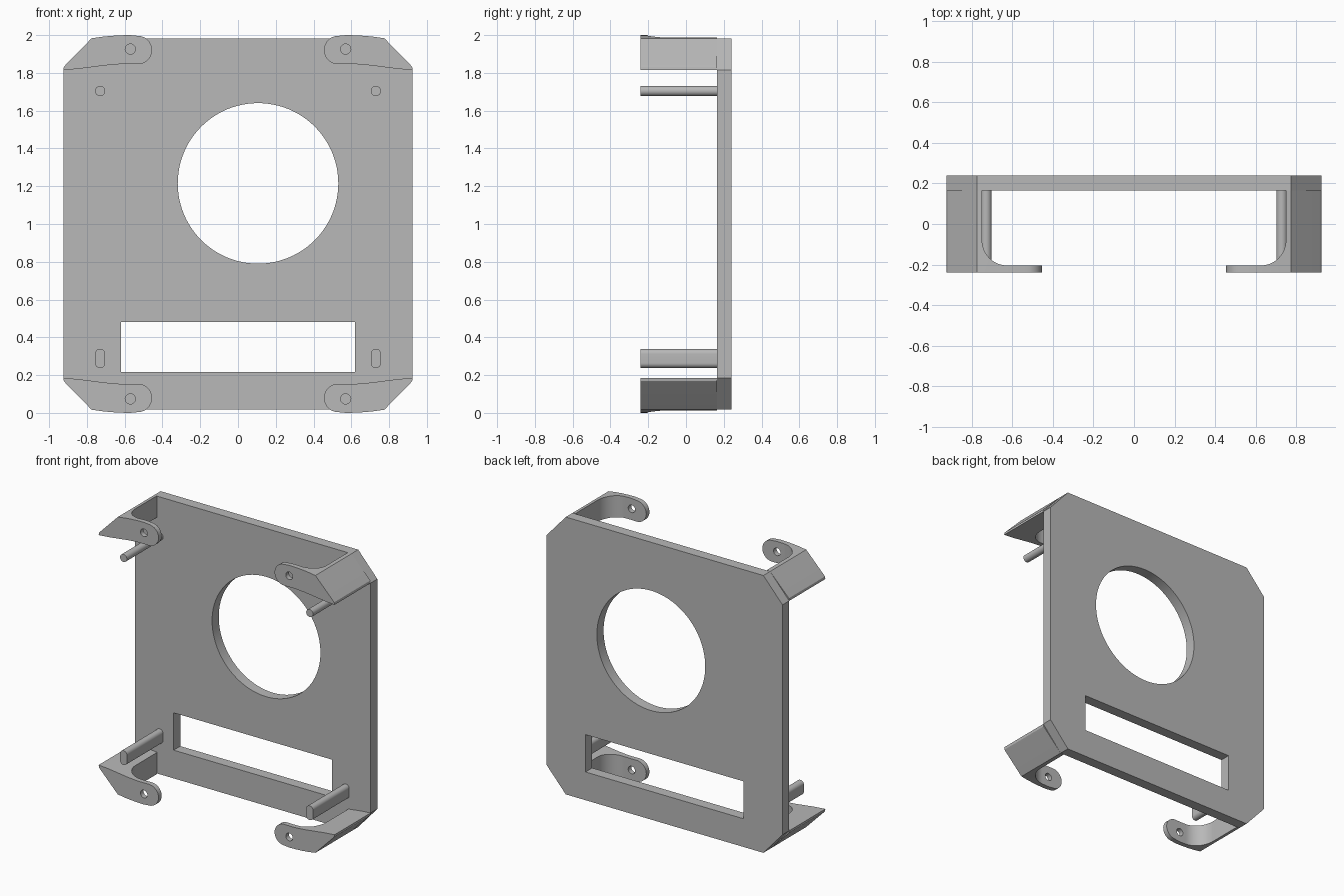
import bpy, bmesh
from math import pi, sin, cos

cube = bpy.data.objects.get("Cube")
if cube:
    bpy.data.objects.remove(cube)

# One plain grey for the whole frame
grey = bpy.data.materials.new("grey_plastic")
grey.use_nodes = True
colour = (0.48, 0.48, 0.48, 1)
grey.diffuse_color = colour
grey.node_tree.nodes["Principled BSDF"].inputs["Base Color"].default_value = colour

MID = 1.0                       # height of the mirror plane; meshes are local to it
FRONT, INNER, BACK = -0.24, 0.165, 0.24


def arc(cx, cz, r, start, end, n=16):
    """Points on an arc, angles in units of pi."""
    steps = [pi * (start + (end - start) * i / n) for i in range(n + 1)]
    return [(cx + r * cos(a), cz + r * sin(a)) for a in steps]


def prism(name, outline, lo, hi, axis="y"):
    """Extrude an outline along y (outline in x, z) or z (outline in x, y)."""
    def place(p, d):
        return (p[0], d, p[1]) if axis == "y" else (p[0], p[1], d)
    bm = bmesh.new()
    a = [bm.verts.new(place(p, lo)) for p in outline]
    b = [bm.verts.new(place(p, hi)) for p in outline]
    bm.faces.new(a)
    bm.faces.new(b[::-1])
    for i in range(len(a)):
        j = (i + 1) % len(a)
        bm.faces.new((a[i], b[i], b[j], a[j]))
    bmesh.ops.recalc_face_normals(bm, faces=bm.faces)
    mesh = bpy.data.meshes.new(name)
    bm.to_mesh(mesh)
    bm.free()
    mesh.materials.append(grey)
    obj = bpy.data.objects.new(name, mesh)
    obj.location.z = MID
    bpy.context.collection.objects.link(obj)
    return obj


def apply(obj, mod):
    bpy.context.view_layer.objects.active = obj
    bpy.ops.object.modifier_apply(modifier=mod.name)


def boolean(obj, tool, operation):
    mod = obj.modifiers.new("cut", "BOOLEAN")
    mod.operation, mod.object, mod.solver = operation, tool, "EXACT"
    apply(obj, mod)
    bpy.data.objects.remove(tool)


def mirror(obj, x, z):
    mod = obj.modifiers.new("mirror", "MIRROR")
    mod.use_axis = (x, False, z)
    mod.use_mirror_merge = False
    apply(obj, mod)


def smooth(obj):
    bpy.ops.object.select_all(action="DESELECT")
    obj.select_set(True)
    bpy.context.view_layer.objects.active = obj
    bpy.ops.object.shade_smooth_by_angle(angle=pi / 6)


# Back plate with clipped corners, a round opening and a slot
w, h, cw, ch = 0.925, 0.983, 0.775, 0.815
plate = prism("back_plate", [(w, -ch), (w, ch), (cw, h), (-cw, h),
                             (-w, ch), (-w, -ch), (-cw, -h), (cw, -h)], INNER, BACK)
boolean(plate, prism("round_cutter", arc(0.106, 0.215, 0.425, 0, 2, 96)[:-1], 0, 0.4), "DIFFERENCE")
boolean(plate, prism("slot_cutter", [(-0.62, -0.783), (0.62, -0.783), (0.62, -0.518),
                                     (-0.62, -0.518)], 0, 0.4), "DIFFERENCE")
smooth(plate)

# Corner brackets: front outline crossed with the bent side wall and tab
outline = [(cw, h), (0.913, 0.842), (0.922, 0.832), (w, ch), (0.85, 0.821),
           (0.77, 0.831), (0.7, 0.84), (0.63, 0.846), (0.58, 0.847)]
outline += arc(0.53, 0.921, 0.075, 1.5, 0.5)
outline += [(0.57, 1.0), (0.62, 0.999), (0.67, 0.996), (0.72, 0.991)]
bend = [(1, FRONT), (1, INNER), (0.75, INNER)]
bend += arc(0.625, -0.08, 0.125, 0, -0.5)
bend += [(0.4, -0.205), (0.4, FRONT)]
brackets = prism("corner_brackets", outline, FRONT, BACK)
boolean(brackets, prism("bend_cutter", [(x, y - 0.01 if y == FRONT else y) for x, y in bend],
                        0.7, 1.1, "z"), "INTERSECT")
boolean(brackets, prism("screw_hole_cutter", arc(0.57, 0.926, 0.027, 0, 2, 32)[:-1],
                        -0.4, -0.1), "DIFFERENCE")
mirror(brackets, True, True)
smooth(brackets)

# Round upper pegs and oblong lower pegs
upper = prism("upper_pegs", arc(0.73, 0.704, 0.027, 0, 2, 32)[:-1], FRONT, INNER)
lower = prism("lower_pegs", arc(0.73, -0.688, 0.027, 0, 1) + arc(0.73, -0.736, 0.027, 1, 2),
              FRONT, INNER)
for pegs in (upper, lower):
    mirror(pegs, True, False)
    smooth(pegs)
